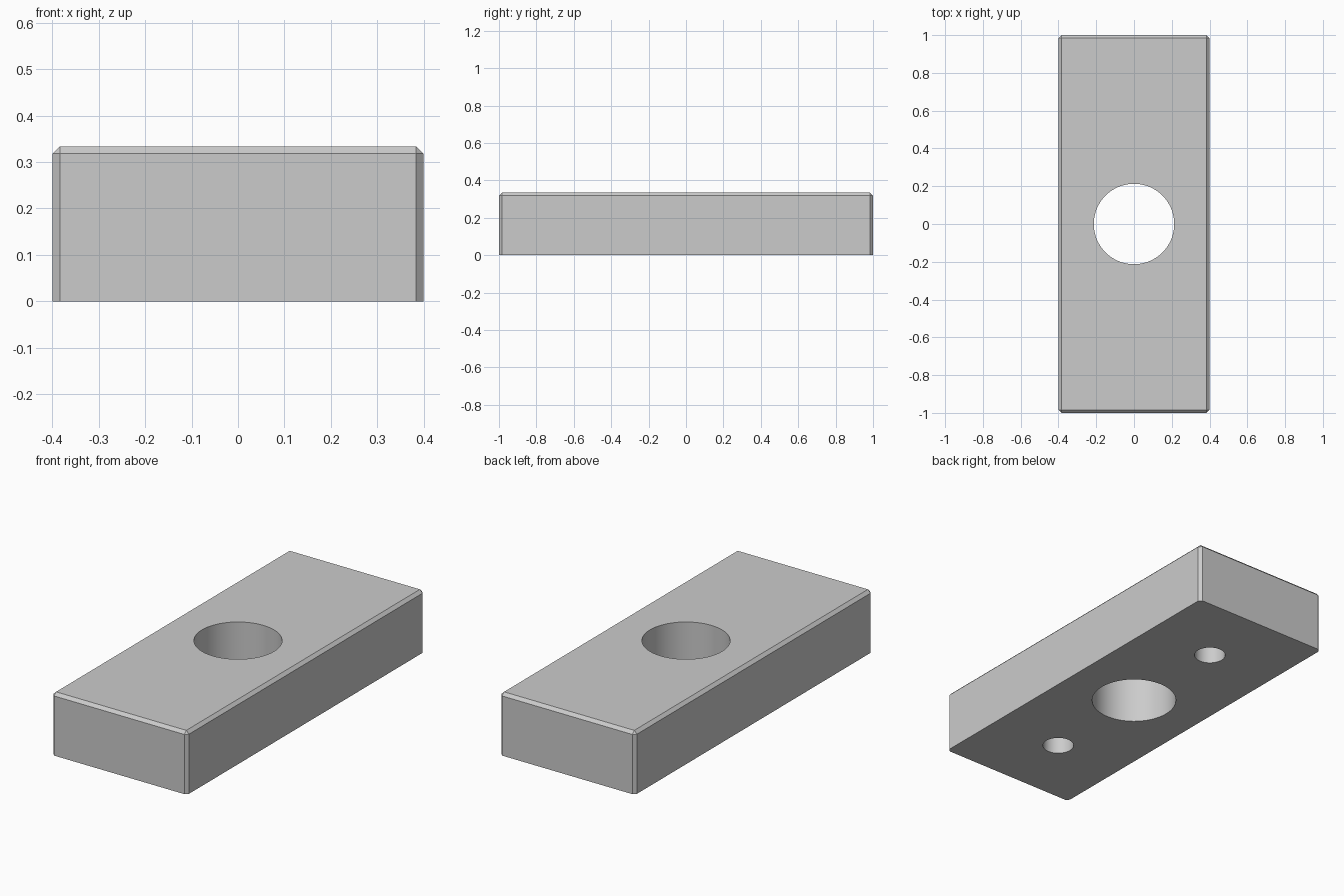
import bpy, bmesh, math
from mathutils import Matrix

if "Cube" in bpy.data.objects:
    bpy.data.objects.remove(bpy.data.objects["Cube"])

HEIGHT, CHAMFER, PAD = 0.334, 0.016, 0.11


def box(name, sx, sy, z0, z1, chamfer=0.0):
    bm = bmesh.new()
    bmesh.ops.create_cube(bm, size=1.0)
    bmesh.ops.transform(bm, verts=bm.verts, matrix=Matrix.Translation(
        (0, 0, (z0 + z1) / 2)) @ Matrix.Diagonal((sx, sy, z1 - z0, 1)))
    if chamfer:
        edges = [e for e in bm.edges if any(v.co.z > z0 + 1e-4 for v in e.verts)]
        bmesh.ops.bevel(bm, geom=edges, offset=chamfer, offset_type='OFFSET',
                        segments=1, profile=0.5, affect='EDGES')
    mesh = bpy.data.meshes.new(name)
    bm.to_mesh(mesh)
    bm.free()
    obj = bpy.data.objects.new(name, mesh)
    bpy.context.collection.objects.link(obj)
    return obj


def cylinder(name, y, r, z0, z1):
    bpy.ops.mesh.primitive_cylinder_add(vertices=64, radius=r, depth=z1 - z0,
                                        location=(0, y, (z0 + z1) / 2))
    obj = bpy.context.object
    obj.name = name
    return obj


def cut(target, cutter):
    cutter.hide_render = True
    mod = target.modifiers.new("cut", 'BOOLEAN')
    mod.operation, mod.solver, mod.object = 'DIFFERENCE', 'EXACT', cutter
    bpy.context.view_layer.objects.active = target
    bpy.ops.object.modifier_apply(modifier=mod.name)
    bpy.data.objects.remove(cutter)


# chamfered block with a shallow pocket underneath
body = box("body", 0.8, 2.0, 0, HEIGHT, CHAMFER)
cut(body, box("pocket_cutter", 0.7, 1.9, -0.1, PAD))

# flush base pad filling the pocket, with two small holes
pad = box("base_pad", 0.7, 1.9, 0, PAD)
for y in (-0.6, 0.6):
    cut(pad, cylinder("small_hole_cutter", y, 0.078, -0.1, PAD + 0.1))

# large central hole through both parts
for part in (body, pad):
    cut(part, cylinder("main_hole_cutter", 0, 0.213, -0.2, HEIGHT + 0.2))
    bpy.ops.object.select_all(action='DESELECT')
    part.select_set(True)
    bpy.context.view_layer.objects.active = part
    bpy.ops.object.shade_smooth_by_angle(angle=math.radians(30))
